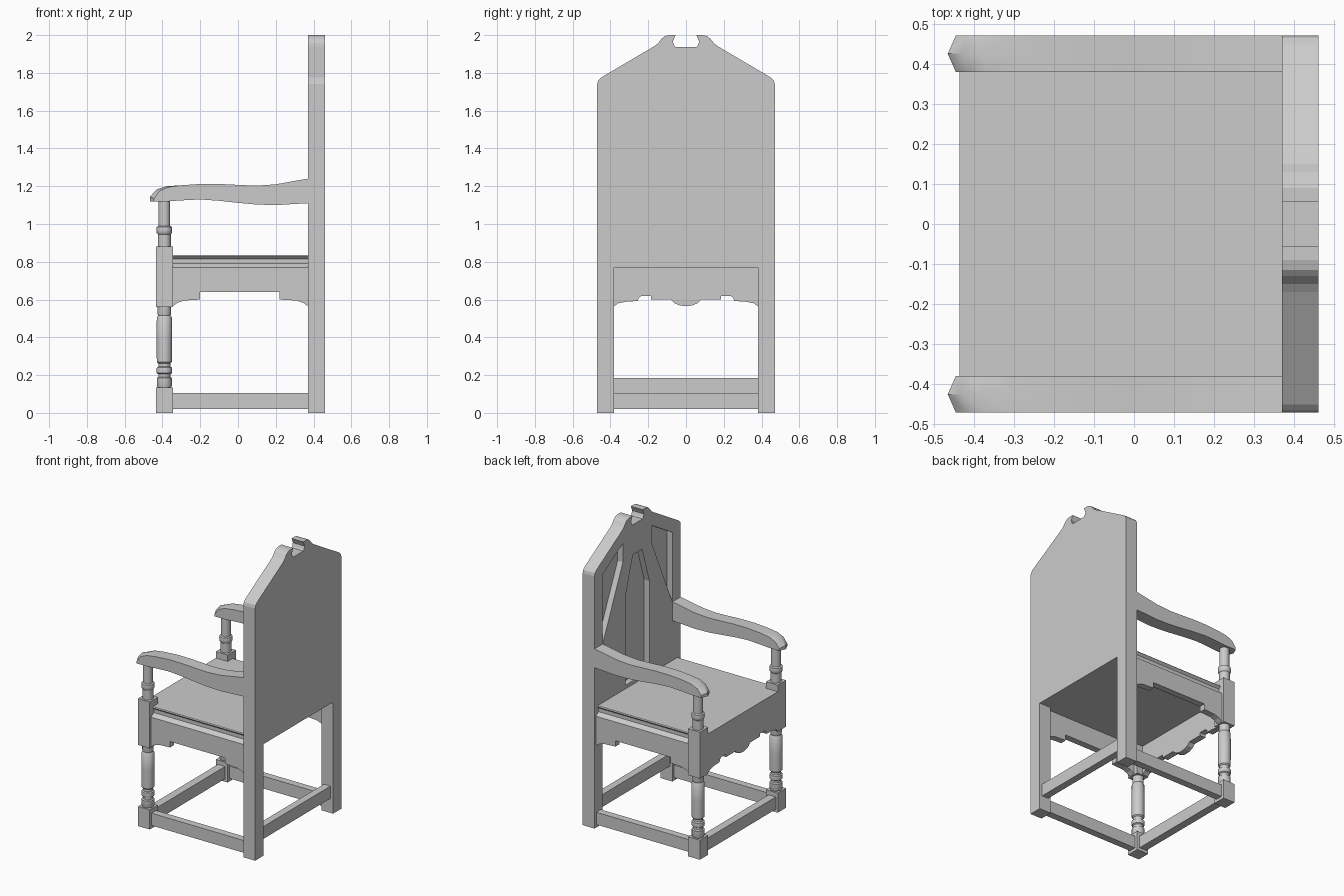
import bpy, bmesh, math

old = bpy.data.objects.get("Cube")
if old:
    bpy.data.objects.remove(old, do_unlink=True)

grey = bpy.data.materials.new("plain grey")
grey.use_nodes = True
COLOUR = (0.6, 0.6, 0.6, 1)
grey.diffuse_color = COLOUR
grey.node_tree.nodes["Principled BSDF"].inputs["Base Color"].default_value = COLOUR


def finish(name, bm):
    bmesh.ops.recalc_face_normals(bm, faces=bm.faces)
    mesh = bpy.data.meshes.new(name)
    bm.to_mesh(mesh)
    bm.free()
    mesh.materials.append(grey)
    ob = bpy.data.objects.new(name, mesh)
    bpy.context.collection.objects.link(ob)
    return ob


def prism(name, pts, axis, lo, hi):
    """Extrude a profile of (y, z) along x, or of (x, z) along y."""
    bm = bmesh.new()
    place = (lambda a, z: (lo, a, z)) if axis == "x" else (lambda a, z: (a, lo, z))
    face = bm.faces.new([bm.verts.new(place(a, z)) for a, z in pts])
    out = bmesh.ops.extrude_face_region(bm, geom=[face])
    verts = [v for v in out["geom"] if isinstance(v, bmesh.types.BMVert)]
    d = hi - lo
    bmesh.ops.translate(bm, verts=verts, vec=(d, 0, 0) if axis == "x" else (0, d, 0))
    return finish(name, bm)


def box(name, x0, x1, y0, y1, z0, z1):
    return prism(name, [(x0, z0), (x1, z0), (x1, z1), (x0, z1)], "y", y0, y1)


def smooth(ob):
    bpy.ops.object.select_all(action="DESELECT")
    ob.select_set(True)
    bpy.context.view_layer.objects.active = ob
    bpy.ops.object.shade_smooth_by_angle(angle=math.radians(35))


def turned(name, x, y, profile, sides=24):
    """Lathe a (radius, z) profile around a vertical axis."""
    bm = bmesh.new()
    rings = [[bm.verts.new((x + r * math.cos(math.tau * i / sides),
                            y + r * math.sin(math.tau * i / sides), z))
              for i in range(sides)] for r, z in profile]
    for a, b in zip(rings, rings[1:]):
        for i in range(sides):
            j = (i + 1) % sides
            bm.faces.new((a[i], a[j], b[j], b[i]))
    bm.faces.new(rings[0])
    bm.faces.new(rings[-1])
    smooth(finish(name, bm))


def mirrored(half):
    """Complete a symmetric profile from its positive half."""
    return half + [(-a, z) for a, z in reversed(half) if a != 0]


OUT, INN = 0.47, 0.38       # outer and inner faces of the legs
FRONT, BACK = -0.435, 0.37  # front of the seat, front of the back rest
LEG_X, LEG_Y = -0.39, 0.425

# Back rest with rear legs and crest
back = prism("back_rest", mirrored([
    (INN, 0.77), (INN, 0), (OUT, 0), (OUT, 1.74), (0.465, 1.76), (0.45, 1.775),
    (0.17, 1.94), (0.15, 1.955), (0.13, 1.98), (0.115, 1.993), (0.09, 2),
    (0.055, 2), (0.062, 1.985), (0.07, 1.965), (0.062, 1.945), (0.055, 1.937)]),
    "x", BACK, 0.46)

# Sunk panels in the back rest
panels = [mirrored([(0.13, 0.86), (0.13, 1.48), (0.05, 1.73)])]
for s in (1, -1):
    panels.append([(s * y, z) for y, z in
                   [(0.16, 1.85), (0.16, 1.72), (INN, 1.24), (INN, 1.72)]])
for pts in panels:
    cutter = prism("panel_cutter", pts, "x", BACK - 0.05, BACK + 0.04)
    cutter.hide_render = True
    mod = back.modifiers.new("panel", "BOOLEAN")
    mod.operation, mod.solver, mod.object = "DIFFERENCE", "EXACT", cutter
    bpy.context.view_layer.objects.active = back
    bpy.ops.object.modifier_apply(modifier=mod.name)
    bpy.data.objects.remove(cutter, do_unlink=True)

# Seat and front apron
box("seat", FRONT, BACK, -0.425, 0.425, 0.77, 0.835)
prism("front_apron", mirrored([
    (INN, 0.78), (INN, 0.565), (0.36, 0.58), (0.31, 0.59), (0.255, 0.592),
    (0.25, 0.61), (0.235, 0.62), (0.185, 0.62), (0.185, 0.6), (0.08, 0.6),
    (0.06, 0.58), (0.03, 0.568), (0, 0.565)]), "x", FRONT, FRONT + 0.045)

# Stretchers across the front and rear
box("front_stretcher", -0.42, -0.365, -INN, INN, 0.02, 0.105)
box("rear_stretcher", 0.39, 0.44, -INN, INN, 0.1, 0.185)

LOWER = [(0.034, 0.13), (0.04, 0.145), (0.04, 0.185), (0.032, 0.19), (0.032, 0.205),
         (0.04, 0.21), (0.042, 0.225), (0.04, 0.24), (0.032, 0.245), (0.032, 0.262),
         (0.04, 0.27), (0.041, 0.39), (0.04, 0.505), (0.033, 0.515), (0.036, 0.525),
         (0.036, 0.57)]
UPPER = [(0.034, 0.87), (0.034, 0.945), (0.04, 0.952), (0.042, 0.968), (0.04, 0.985),
         (0.031, 0.99), (0.031, 1.14)]
# Arm rest stations: x, underside, top
ARM = [(0.37, 1.11, 1.24), (0.3, 1.106, 1.228), (0.2, 1.1, 1.21), (0.1, 1.103, 1.203),
       (0, 1.112, 1.207), (-0.1, 1.123, 1.212), (-0.2, 1.13, 1.212),
       (-0.3, 1.125, 1.205), (-0.37, 1.12, 1.195), (-0.415, 1.12, 1.175),
       (-0.445, 1.12, 1.135)]


def arm_rest(name, s):
    """Loft stations into an arm whose front end comes to a point in plan."""
    bm = bmesh.new()
    rings = []
    for x, low, top in ARM:
        tip = max(0, (-0.3 - x) / 0.145) * 0.02
        ring = [(INN, low, 0), (LEG_Y, low, tip), (OUT, low, 0),
                (OUT, top, 0), (LEG_Y, top + tip * 0.5, tip), (INN, top, 0)]
        rings.append([bm.verts.new((x - dx, s * y, z)) for y, z, dx in ring])
    for a, b in zip(rings, rings[1:]):
        for i in range(6):
            j = (i + 1) % 6
            bm.faces.new((a[i], a[j], b[j], b[i]))
    for e in (rings[0], rings[-1]):
        bm.faces.new((e[0], e[1], e[4], e[5]))
        bm.faces.new((e[1], e[2], e[3], e[4]))
    smooth(finish(name, bm))


for side, s in (("left", 1), ("right", -1)):
    y0, y1 = sorted((s * INN, s * OUT))
    # Front leg: square blocks joined by turnings
    box(f"{side}_foot_block", FRONT, -0.345, y0, y1, 0, 0.135)
    box(f"{side}_seat_block", FRONT, -0.345, y0, y1, 0.56, 0.88)
    turned(f"{side}_leg_turning", LEG_X, s * LEG_Y, LOWER)
    turned(f"{side}_arm_support", LEG_X, s * LEG_Y, UPPER)
    arm_rest(f"{side}_arm_rest", s)

    # Side stretcher and shaped side apron
    ya, yb = sorted((s * 0.4, s * 0.45))
    box(f"{side}_stretcher", -0.36, 0.39, ya, yb, 0.02, 0.105)
    ya, yb = sorted((s * 0.41, s * 0.455))
    prism(f"{side}_apron", [
        (-0.345, 0.77), (-0.345, 0.565), (-0.32, 0.583), (-0.285, 0.595), (-0.2, 0.6),
        (-0.2, 0.64), (0.22, 0.64), (0.22, 0.6), (0.31, 0.595), (0.345, 0.583),
        (BACK, 0.565), (BACK, 0.77)], "y", ya, yb)
    # Sloped moulding above the apron and lip along the seat edge
    prism(f"{side}_moulding", [(s * 0.41, 0.77), (s * 0.455, 0.77), (s * 0.425, 0.79),
                               (s * 0.41, 0.79)], "x", -0.345, BACK)
    prism(f"{side}_seat_lip", [(s * 0.41, 0.835), (s * 0.435, 0.835), (s * 0.44, 0.829),
                               (s * 0.425, 0.815), (s * 0.41, 0.815)], "x", -0.345, BACK)
